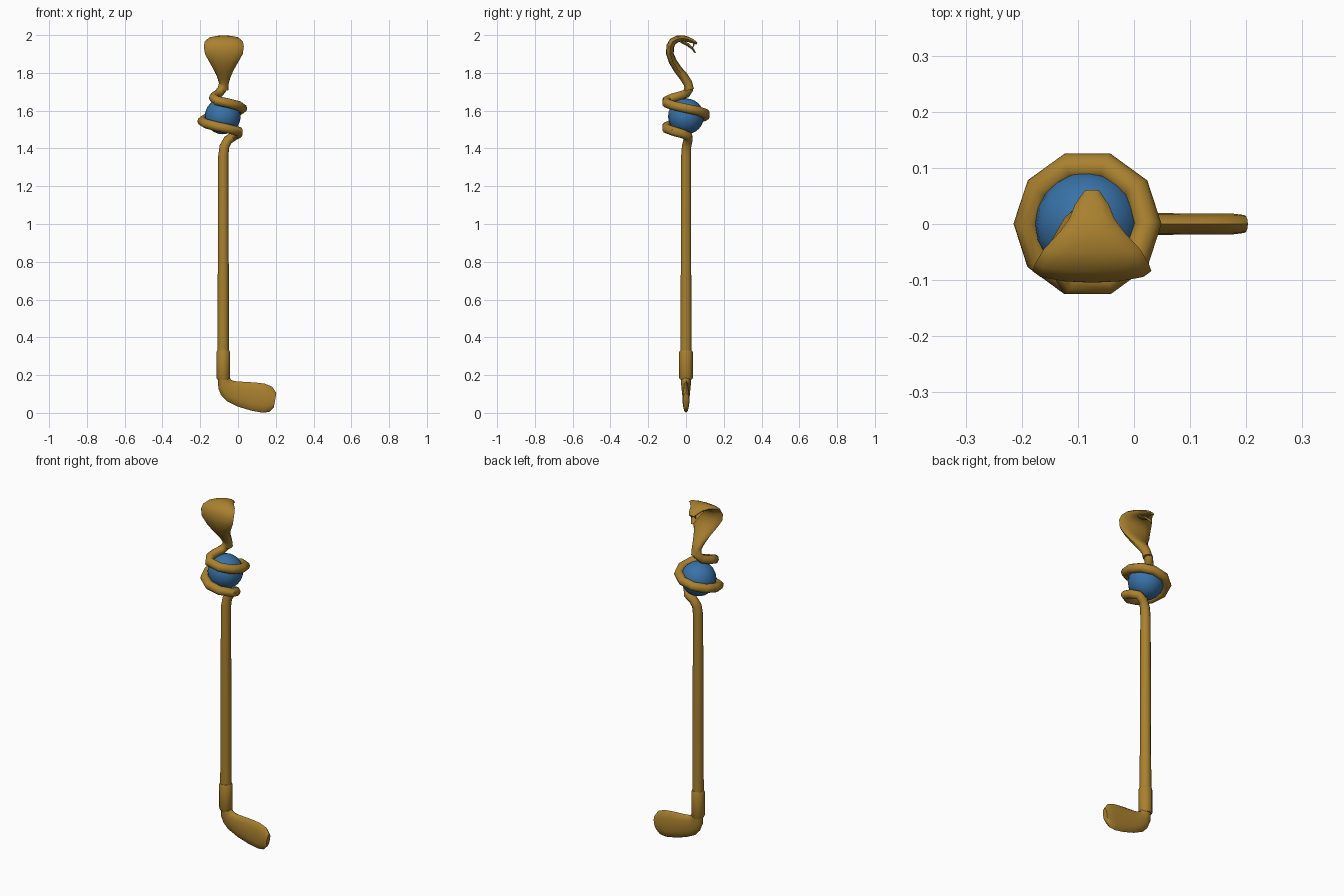
import bpy, bmesh, math
from mathutils import Vector

if "Cube" in bpy.data.objects:
    bpy.data.objects.remove(bpy.data.objects["Cube"])


def material(name, rgb):
    m = bpy.data.materials.new(name)
    m.diffuse_color = (*rgb, 1)
    m.use_nodes = True
    m.node_tree.nodes["Principled BSDF"].inputs["Base Color"].default_value = m.diffuse_color
    return m


GOLD = material("old gold", (0.40, 0.22, 0.028))
BLUE = material("orb blue", (0.04, 0.17, 0.39))
AXIS_X = -0.078


def finish(ob, name, mat, angle=45):
    ob.name = name
    ob.data.materials.append(mat)
    bpy.ops.object.select_all(action='DESELECT')
    ob.select_set(True)
    bpy.context.view_layer.objects.active = ob
    bpy.ops.object.shade_smooth_by_angle(angle=math.radians(angle))
    return ob


def loft(name, rings, sides=12):
    """Skin elliptical rings given as (centre, half axis u, half axis v)."""
    bm = bmesh.new()
    loops = []
    for c, u, v in rings:
        loops.append([bm.verts.new(c + u * math.cos(2 * math.pi * i / sides)
                                   + v * math.sin(2 * math.pi * i / sides))
                      for i in range(sides)])
    for a, b in zip(loops, loops[1:]):
        for i in range(sides):
            j = (i + 1) % sides
            bm.faces.new((a[i], a[j], b[j], b[i]))
    bm.faces.new(loops[0])
    bm.faces.new(loops[-1])
    bmesh.ops.recalc_face_normals(bm, faces=bm.faces)
    me = bpy.data.meshes.new(name)
    bm.to_mesh(me)
    bm.free()
    ob = bpy.data.objects.new(name, me)
    bpy.context.collection.objects.link(ob)
    return finish(ob, name, GOLD)


def tangents(pts):
    n = len(pts)
    return [(pts[min(i + 1, n - 1)] - pts[max(i - 1, 0)]).normalized() for i in range(n)]


def tube(name, pts, radii, sides=10):
    """Round tube along a path, frame carried along without twist."""
    pts = [Vector(p) for p in pts]
    u, rings = Vector((1, 0, 0)), []
    for p, t, r in zip(pts, tangents(pts), radii):
        u = (u - t * u.dot(t)).normalized()
        rings.append((p, u * r, t.cross(u) * r))
    return loft(name, rings, sides)


def ribbon(name, sections):
    """Flattened body in the y-z plane: (y, z, half width in x, half thickness)."""
    pts = [Vector((AXIS_X + 0.003, s[0], s[1])) for s in sections]
    x = Vector((1, 0, 0))
    return loft(name, [(p, x * s[2], t.cross(x) * s[3])
                       for p, t, s in zip(pts, tangents(pts), sections)])


# shaft that bends at the top and winds around the orb as the snake body
path = [(AXIS_X, 0, 0.18), (AXIS_X, 0, 0.8), (AXIS_X, 0, 1.36),
        (-0.072, 0.003, 1.41), (-0.053, 0.011, 1.445), (-0.022, 0.012, 1.465),
        (0.002, -0.02, 1.478)]
radii = [0.031, 0.029, 0.027, 0.026, 0.025, 0.024, 0.024]
for k in range(1, 14):
    a = math.radians(-36 * k)
    path.append((-0.083 + 0.107 * math.cos(a), 0.107 * math.sin(a), 1.49 + 0.0136 * (k - 1)))
    radii.append(0.025)
path += [(-0.13, -0.072, 1.668), (-0.123, -0.035, 1.678), (-0.103, 0, 1.69),
         (-0.085, 0.015, 1.713), (-0.076, 0.01, 1.745)]
radii += [0.024] * 5
tube("shaft_and_coil", path, radii)

# neck, spread hood and upper jaw
ribbon("hood_and_head", [
    (0.018, 1.71, 0.024, 0.024), (0.010, 1.745, 0.026, 0.024),
    (-0.012, 1.78, 0.036, 0.024), (-0.045, 1.82, 0.055, 0.022),
    (-0.070, 1.86, 0.078, 0.021), (-0.085, 1.90, 0.100, 0.020),
    (-0.084, 1.94, 0.106, 0.021), (-0.070, 1.966, 0.101, 0.020),
    (-0.045, 1.980, 0.086, 0.018), (-0.015, 1.983, 0.058, 0.016),
    (0.010, 1.978, 0.040, 0.014), (0.035, 1.968, 0.030, 0.011),
    (0.058, 1.955, 0.014, 0.006)])

# open lower jaw
ribbon("lower_jaw", [(-0.025, 1.968, 0.032, 0.010), (0.008, 1.950, 0.028, 0.008),
                     (0.033, 1.930, 0.020, 0.006), (0.050, 1.905, 0.007, 0.003)])

# fangs
for side in (-1, 1):
    x = AXIS_X + 0.003 + side * 0.013
    tube("fang", [(x, 0.042, 1.962), (x, 0.040, 1.945), (x, 0.034, 1.930)],
         [0.005, 0.004, 0.001], 6)

# orb
bpy.ops.mesh.primitive_uv_sphere_add(segments=20, ring_count=12, radius=0.095,
                                     location=(-0.081, 0, 1.57))
finish(bpy.context.object, "orb", BLUE, 60)

# collar at the foot of the shaft
tube("collar", [(AXIS_X, 0, z) for z in (0.176, 0.184, 0.322, 0.33)],
     [0.032, 0.036, 0.036, 0.032], 12)

# club foot: (top x, top z, bottom x, bottom z, half depth)
foot = [(-0.045, 0.19, -0.107, 0.19, 0.028), (-0.038, 0.176, -0.104, 0.13, 0.026),
        (-0.022, 0.169, -0.09, 0.095, 0.024), (0.0, 0.166, -0.06, 0.062, 0.022),
        (0.04, 0.164, 0.0, 0.033, 0.020), (0.09, 0.161, 0.07, 0.012, 0.019),
        (0.14, 0.155, 0.13, 0.001, 0.019), (0.18, 0.139, 0.165, 0.005, 0.019),
        (0.203, 0.105, 0.19, 0.03, 0.016)]
rings = []
for tx, tz, bx, bz, d in foot:
    top, bot = Vector((tx, 0, tz)), Vector((bx, 0, bz))
    rings.append(((top + bot) / 2, (top - bot) / 2, Vector((0, d, 0))))
loft("club_foot", rings)
